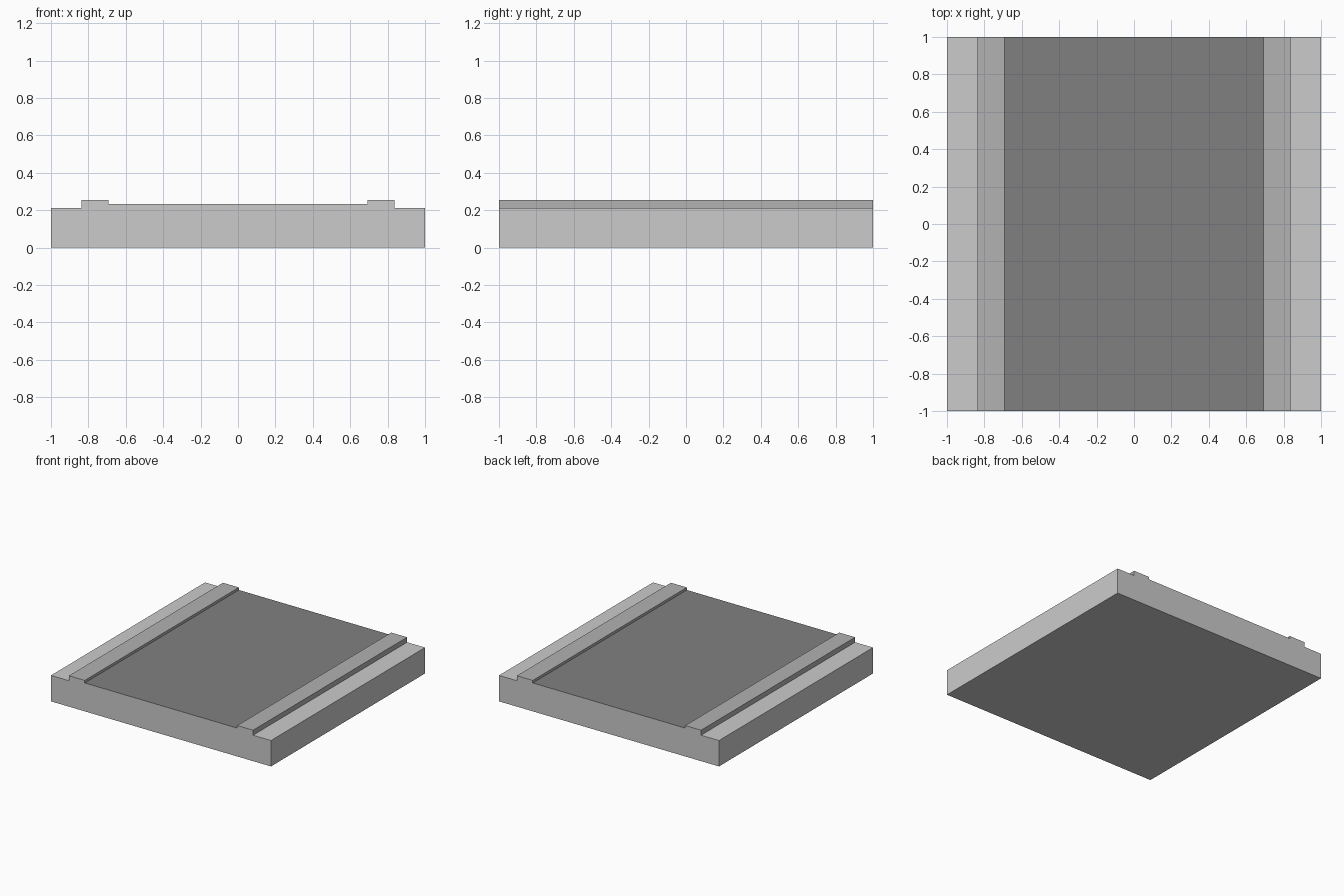
import bpy, bmesh

if "Cube" in bpy.data.objects:
    bpy.data.objects.remove(bpy.data.objects["Cube"])


def material(name, value):
    m = bpy.data.materials.new(name)
    m.diffuse_color = (value, value, value, 1)
    m.use_nodes = True
    m.node_tree.nodes["Principled BSDF"].inputs["Base Color"].default_value = m.diffuse_color
    return m


HALF = 1.0
GROUND, KERB, ROAD = 0, 1, 2

# Right half of the cross-section (x, z), from road edge out to the bottom corner
half = [(0.693, 0.233), (0.693, 0.254), (0.837, 0.254),
        (0.837, 0.213), (1.0, 0.213), (1.0, 0.0)]
half_mats = [KERB, KERB, KERB, GROUND, GROUND]

# Mirror into a closed outline; each edge carries the material of its strip
outline = half + [(-x, z) for x, z in reversed(half)]
edge_mats = half_mats + [GROUND] + half_mats[::-1] + [ROAD]

# Extrude the section along y
bm = bmesh.new()
front = [bm.verts.new((x, -HALF, z)) for x, z in outline]
back = [bm.verts.new((x, HALF, z)) for x, z in outline]
n = len(outline)
for i, mat in enumerate(edge_mats):
    j = (i + 1) % n
    bm.faces.new((front[i], front[j], back[j], back[i])).material_index = mat
bm.faces.new(front)
bm.faces.new(back[::-1])
bmesh.ops.recalc_face_normals(bm, faces=bm.faces[:])

# Road tile: plain ground block, lighter kerbs, dark road surface
mesh = bpy.data.meshes.new("road_tile")
mesh.materials.append(None)
mesh.materials.append(material("kerb_grey", 0.445))
mesh.materials.append(material("road_grey", 0.216))
bm.to_mesh(mesh)
bm.free()
bpy.context.collection.objects.link(bpy.data.objects.new("road_tile", mesh))
